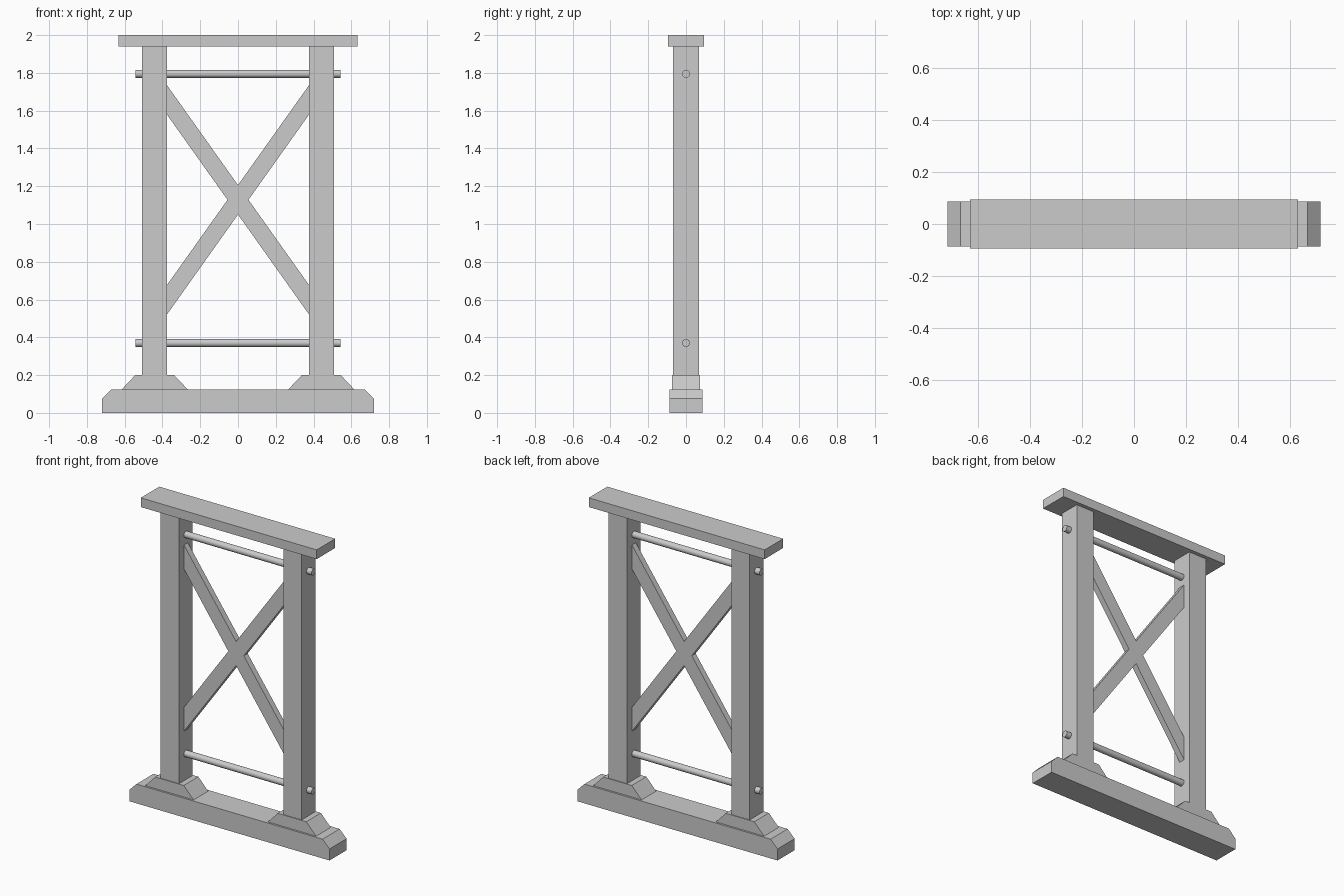
import bpy, bmesh, math

if "Cube" in bpy.data.objects:
    bpy.data.objects.remove(bpy.data.objects["Cube"])

grey = bpy.data.materials.new("light_grey")
grey.diffuse_color = (0.6, 0.6, 0.6, 1)
grey.use_nodes = True
grey.node_tree.nodes["Principled BSDF"].inputs["Base Color"].default_value = grey.diffuse_color


def prism(name, points, half_depth):
    """Extrude an x-z outline symmetrically along y."""
    bm = bmesh.new()
    face = bm.faces.new([bm.verts.new((x, -half_depth, z)) for x, z in points])
    ext = bmesh.ops.extrude_face_region(bm, geom=[face])
    moved = [v for v in ext["geom"] if isinstance(v, bmesh.types.BMVert)]
    bmesh.ops.translate(bm, verts=moved, vec=(0, 2 * half_depth, 0))
    bmesh.ops.recalc_face_normals(bm, faces=bm.faces[:])
    mesh = bpy.data.meshes.new(name)
    bm.to_mesh(mesh)
    bm.free()
    mesh.materials.append(grey)
    obj = bpy.data.objects.new(name, mesh)
    bpy.context.collection.objects.link(obj)
    return obj


def box(name, x0, x1, z0, z1, half_depth):
    return prism(name, [(x0, z0), (x1, z0), (x1, z1), (x0, z1)], half_depth)


# Chamfered base beam and flat top beam
prism("base_beam", [(-0.72, 0), (0.72, 0), (0.72, 0.075), (0.67, 0.125),
                    (-0.67, 0.125), (-0.72, 0.075)], 0.0875)
box("top_beam", -0.633, 0.633, 1.94, 2.0, 0.095)

# Posts with tapered feet
for side, c in (("left", -0.441), ("right", 0.441)):
    prism(side + "_foot", [(c - 0.174, 0.125), (c + 0.174, 0.125),
                           (c + 0.103, 0.2), (c - 0.103, 0.2)], 0.075)
    box(side + "_post", c - 0.066, c + 0.066, 0.2, 1.94, 0.07)

# Crossed brace, one X-shaped outline
zc, hv, slope, e = 1.128, 0.078, 1.407, 0.375
hx, r = hv / slope, e * slope
prism("cross_brace", [(0, zc - hv), (e, zc - r - hv), (e, zc - r + hv), (hx, zc),
                      (e, zc + r - hv), (e, zc + r + hv), (0, zc + hv),
                      (-e, zc + r + hv), (-e, zc + r - hv), (-hx, zc),
                      (-e, zc - r + hv), (-e, zc - r - hv)], 0.02)

# Round tie rods running through both posts
for name, z in (("lower_rod", 0.37), ("upper_rod", 1.795)):
    bpy.ops.mesh.primitive_cylinder_add(vertices=24, radius=0.021, depth=1.086,
                                        location=(0, 0, z),
                                        rotation=(0, math.pi / 2, 0))
    rod = bpy.context.object
    rod.name = name
    rod.data.materials.append(grey)
    bpy.ops.object.shade_smooth_by_angle(angle=math.radians(40))
